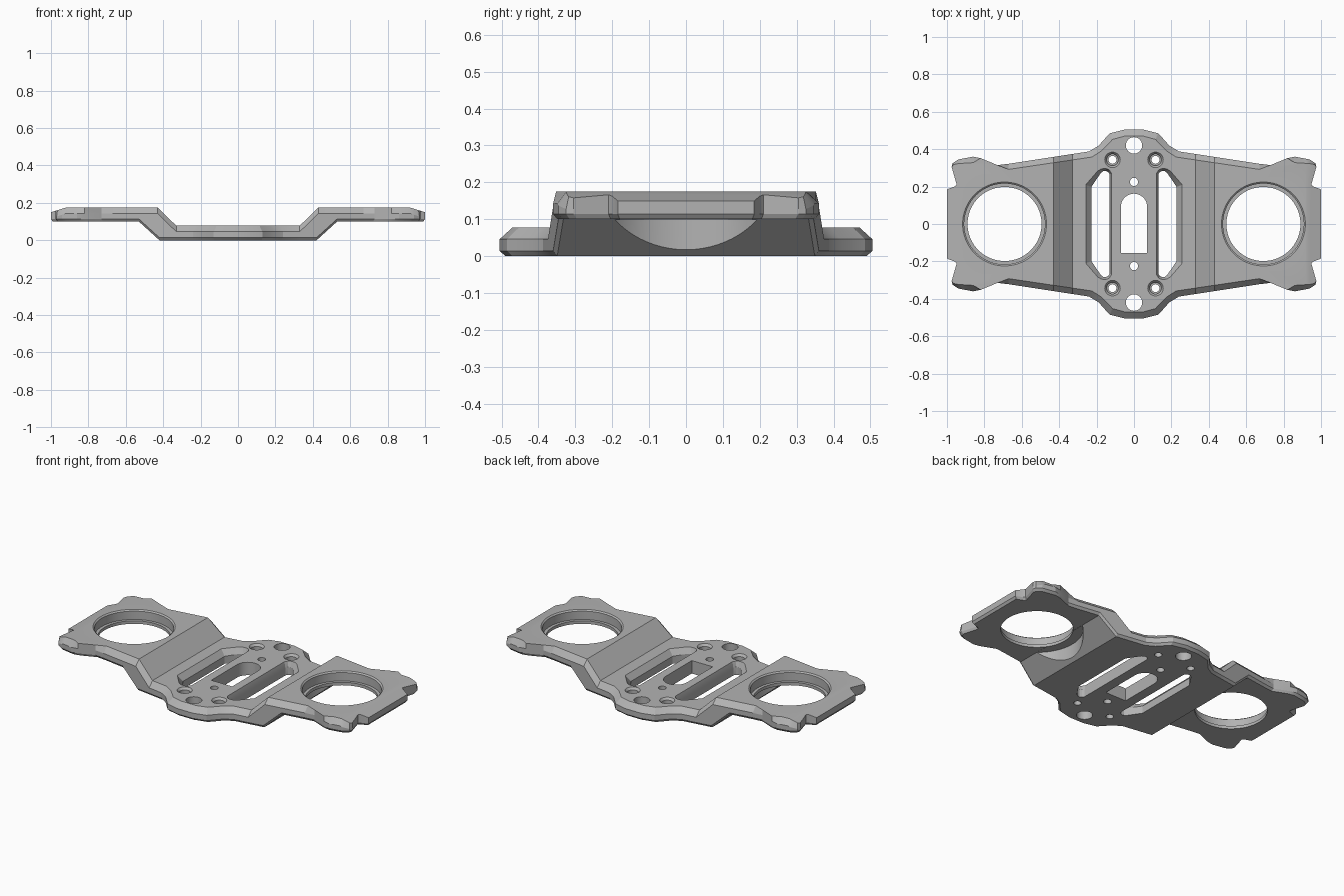
import bpy, bmesh, math

cube = bpy.data.objects.get("Cube")
if cube:
    bpy.data.objects.remove(cube, do_unlink=True)

grey = bpy.data.materials.new("machined grey")
grey.use_nodes = True
grey.diffuse_color = (0.45, 0.45, 0.45, 1)
grey.node_tree.nodes["Principled BSDF"].inputs["Base Color"].default_value = (0.45, 0.45, 0.45, 1)


def loft(rings):
    """Closed solid through matching rings, each a (points, z) pair."""
    bm = bmesh.new()
    loops = [[bm.verts.new((x, y, z)) for x, y in pts] for pts, z in rings]
    n = len(loops[0])
    for a, b in zip(loops, loops[1:]):
        for i in range(n):
            j = (i + 1) % n
            bm.faces.new((a[i], a[j], b[j], b[i]))
    bm.faces.new(loops[0][::-1])
    bm.faces.new(loops[-1])
    return bm


def finish(bm, name):
    bmesh.ops.recalc_face_normals(bm, faces=bm.faces[:])
    mesh = bpy.data.meshes.new(name)
    bm.to_mesh(mesh)
    bm.free()
    obj = bpy.data.objects.new(name, mesh)
    bpy.context.scene.collection.objects.link(obj)
    return obj


def four_way(quarter):
    half = quarter + [(x, -y) for x, y in reversed(quarter)]
    return half + [(-x, -y) for x, y in quarter] + [(-x, y) for x, y in reversed(quarter)]


def lerp(table, t):
    for (a, u), (b, v) in zip(table, table[1:]):
        if t <= b:
            return u + (v - u) * max(0, t - a) / (b - a)
    return table[-1][1]


# Plate outline, one quarter: outer rim and the inner edge of its top chamfer
rim = [(.05, .505), (.13, .485), (.19, .418), (.24, .388), (.67, .322), (.73, .315),
       (.82, .352), (.86, .36), (.94, .345), (.97, .325), (.975, .305), (.948, .21),
       (.96, .2), (1, .185)]
crest = [(.05, .47), (.115, .452), (.172, .392), (.225, .358), (.67, .292), (.73, .315),
         (.82, .352), (.86, .328), (.94, .323), (.965, .318), (.975, .305), (.948, .21),
         (.96, .2), (1, .185)]
outer = four_way(rim)
foot = [(x * .99, y * .97) for x, y in outer]
body = loft([(foot, 0), (outer, 1), (outer, 2), (four_way(crest), 3)])

# Bend the flat layers to the stepped profile
under = [(0, 0), (.42, 0), (.53, .1), (1, .1)]
upper = [(0, .078), (.33, .078), (.43, .175), (.92, .175), (1, .15)]
for bend in [p[0] for p in under[1:-1] + upper[1:-1]]:
    for side in (-1, 1):
        bmesh.ops.bisect_plane(body, geom=body.verts[:] + body.edges[:] + body.faces[:],
                               plane_co=(side * bend, 0, 0), plane_no=(1, 0, 0))
for v in body.verts:
    low, top = lerp(under, abs(v.co.x)), lerp(upper, abs(v.co.x))
    v.co.z = lerp([(0, low), (1, low + .014), (2, top - .032), (3, top)], v.co.z)
plate = finish(body, "bridge_plate")
plate.data.materials.append(grey)


def cut(rings):
    cutter = finish(loft(rings), "cutter")
    cutter.hide_render = True
    cutter.data.materials.append(grey)
    mod = plate.modifiers.new("cut", "BOOLEAN")
    mod.operation, mod.solver, mod.object = "DIFFERENCE", "EXACT", cutter
    deps = bpy.context.evaluated_depsgraph_get()
    mesh = bpy.data.meshes.new_from_object(plate.evaluated_get(deps))
    plate.modifiers.clear()
    plate.data = mesh
    bpy.data.objects.remove(cutter, do_unlink=True)


def bore(x, y, steps, sides):
    angles = [2 * math.pi * i / sides for i in range(sides)]
    cut([([(x + r * math.cos(a), y + r * math.sin(a)) for a in angles], z) for r, z in steps])


for s in (-1, 1):
    # Stepped end bores, with clearance scooped from the sloped underside
    bore(s * .692, 0, [(.253, -.1), (.253, .0995), (.198, .0995), (.198, .118), (.216, .118),
                       (.216, .168), (.225, .1755), (.225, .3)], 72)
    # Centre line holes
    bore(0, s * .42, [(.044, -.1), (.044, .2)], 32)
    bore(0, s * .225, [(.022, -.1), (.022, .2)], 24)
    # Counterbored screw holes
    for t in (-1, 1):
        bore(s * .115, t * .343, [(.021, -.1), (.021, .035), (.031, .035), (.031, .065),
                                  (.042, .0785), (.042, .2)], 32)
    # Long slots with a chamfered mouth
    mouth = [(.12, .27), (.132, .29), (.15, .297), (.175, .295), (.195, .283), (.258, .21)]
    throat = [(.13, .265), (.138, .278), (.15, .284), (.165, .282), (.178, .272), (.228, .198)]
    wide, slim = [[(s * x, y) for x, y in q + [(x, -y) for x, y in reversed(q)]]
                  for q in (mouth, throat)]
    cut([(slim, -.1), (slim, .045), (wide, .0785), (wide, .2)])

# Arched centre window
arch = [(.07 * math.cos(math.pi * i / 24), .092 + .07 * math.sin(math.pi * i / 24)) for i in range(25)]
window = arch + [(-.07, -.155), (.07, -.155)]
cut([(window, -.1), (window, .2)])

# Smooth the bores, keep machined edges crisp
bpy.context.view_layer.objects.active = plate
plate.select_set(True)
bpy.ops.object.shade_smooth_by_angle(angle=math.radians(20))
